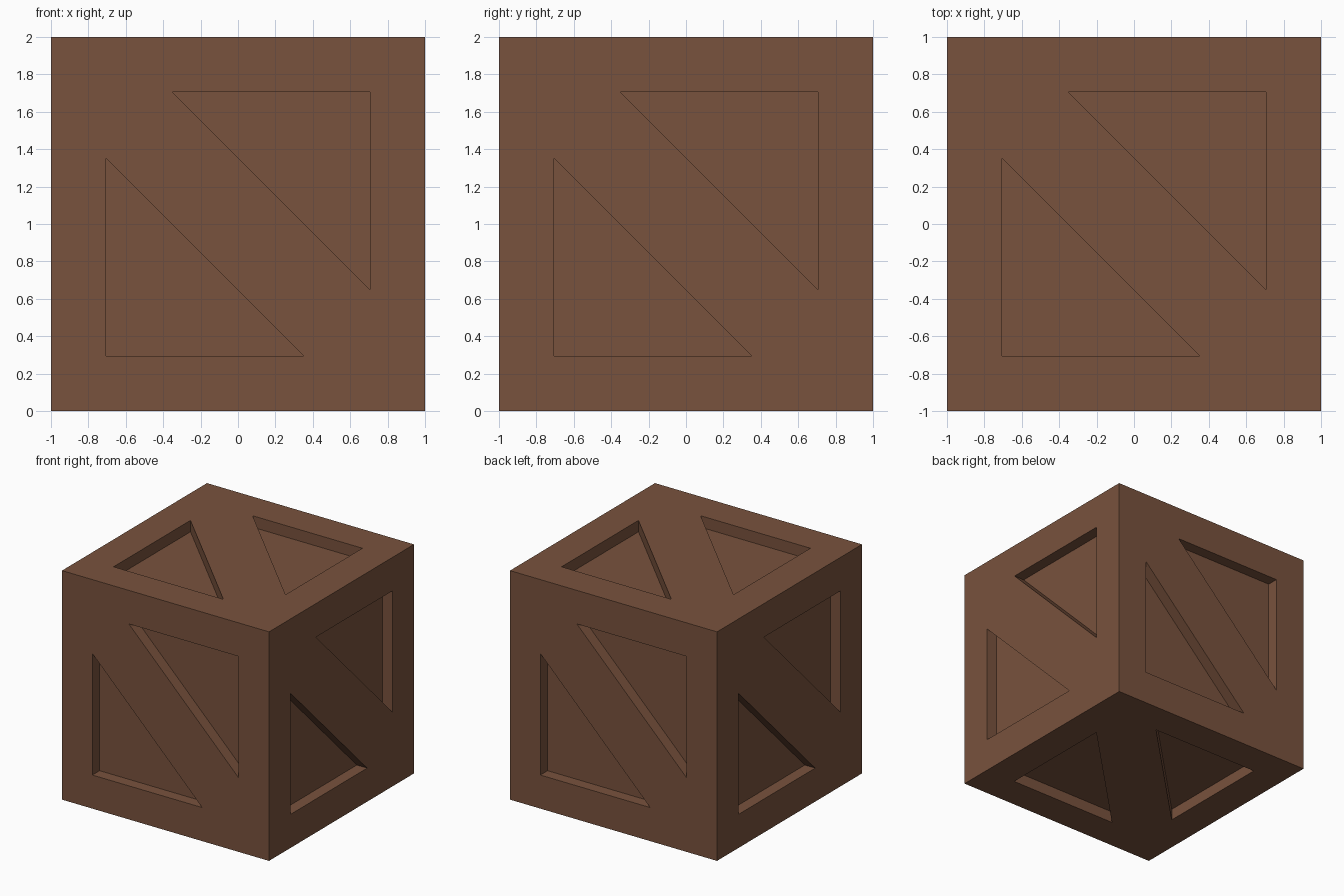
import bpy, bmesh
from mathutils import Vector

if "Cube" in bpy.data.objects:
    bpy.data.objects.remove(bpy.data.objects["Cube"])

DEPTH = 0.1            # recess depth
A, B = 0.707, 0.354    # recess corner positions on each face
CENTRE = Vector((0, 0, 1))
X, Y, Z = Vector((1, 0, 0)), Vector((0, 1, 0)), Vector((0, 0, 1))

wood = bpy.data.materials.new("brown wood")
wood.diffuse_color = (0.19, 0.085, 0.047, 1)
wood.use_nodes = True
wood.node_tree.nodes["Principled BSDF"].inputs["Base Color"].default_value = wood.diffuse_color


def make_object(name, bm):
    bmesh.ops.recalc_face_normals(bm, faces=bm.faces)
    mesh = bpy.data.meshes.new(name)
    bm.to_mesh(mesh)
    bm.free()
    mesh.materials.append(wood)
    obj = bpy.data.objects.new(name, mesh)
    bpy.context.collection.objects.link(obj)
    return obj


# Crate body
bm = bmesh.new()
bmesh.ops.create_cube(bm, size=2)
bmesh.ops.translate(bm, verts=bm.verts, vec=CENTRE)
crate = make_object("crate", bm)

# Two triangular prisms per side, leaving a frame and a diagonal brace
bm = bmesh.new()
for u, v in ((X, Z), (Y, Z), (-X, Z), (-Y, Z), (X, Y), (X, -Y)):
    n = u.cross(v)
    for s in (1, -1):
        tri = [(s * A, s * A), (-s * B, s * A), (s * A, -s * B)]
        inner, outer = ([bm.verts.new(CENTRE + u * a + v * b + n * h) for a, b in tri]
                        for h in (1 - DEPTH, 1.1))
        bm.faces.new(inner)
        bm.faces.new(outer)
        for i in range(3):
            j = (i + 1) % 3
            bm.faces.new((inner[i], inner[j], outer[j], outer[i]))
cutter = make_object("recess_cutter", bm)
cutter.hide_render = True

# Cut the recesses and discard the cutter
mod = crate.modifiers.new("recesses", 'BOOLEAN')
mod.operation = 'DIFFERENCE'
mod.solver = 'EXACT'
mod.object = cutter
bpy.context.view_layer.objects.active = crate
bpy.ops.object.modifier_apply(modifier=mod.name)
bpy.data.objects.remove(cutter)
